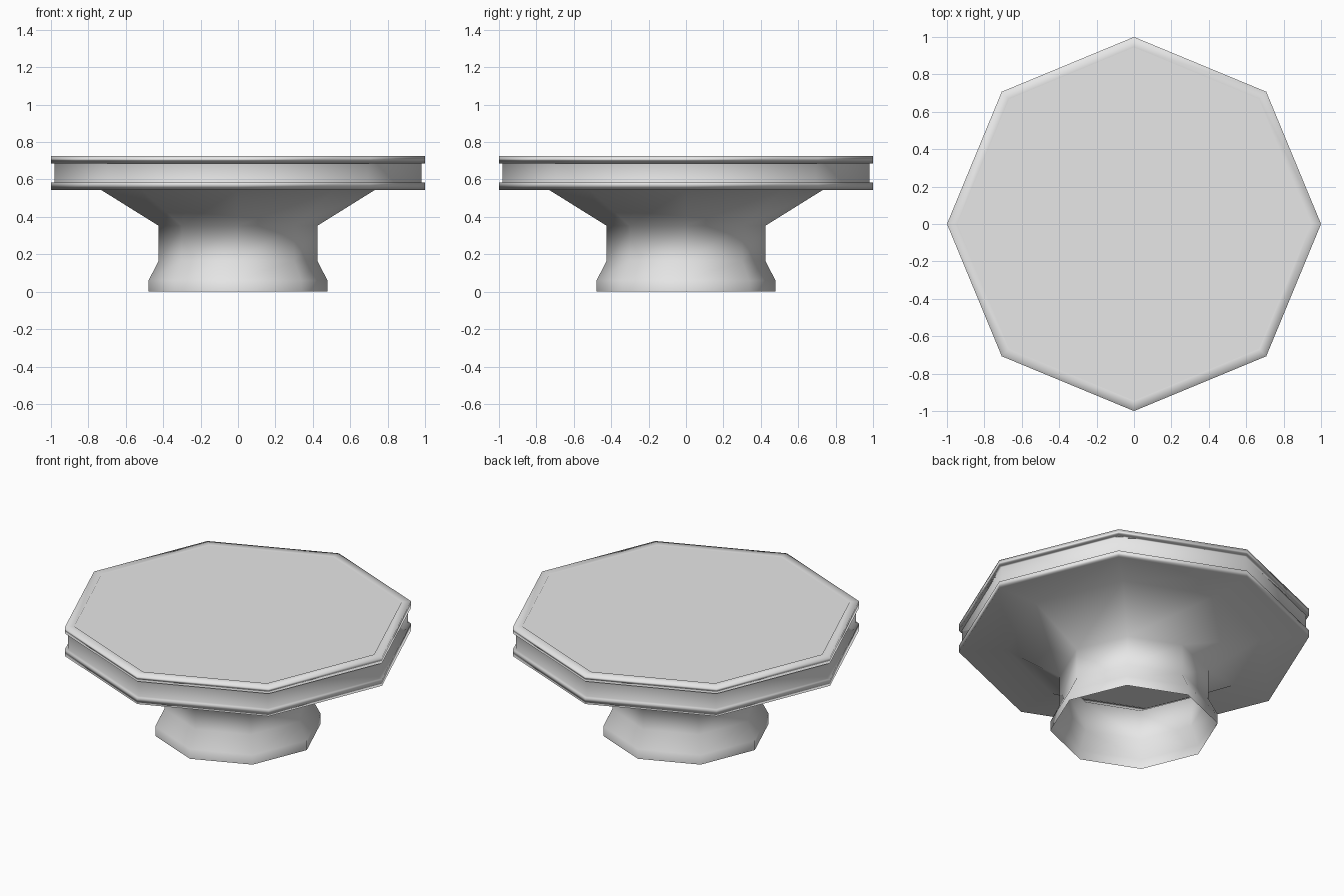
import bpy
import bmesh
from math import cos, sin, tau

cube = bpy.data.objects.get("Cube")
if cube:
    bpy.data.objects.remove(cube, do_unlink=True)

SIDES = 8

# Outlines from bottom to top: (radius, height)
BASE = [
    (0.478, 0.0), (0.478, 0.06),      # foot
    (0.425, 0.165), (0.425, 0.353),   # column
    (0.73, 0.543),                    # flare
    (1.0, 0.543), (1.0, 0.585),       # lower rim band
    (0.982, 0.585), (0.982, 0.685),   # groove
    (1.0, 0.685),                     # ledge under the slab
]
SLAB = [
    (1.0, 0.685), (1.0, 0.725),       # upper rim band
    (0.945, 0.725), (0.945, 0.721),   # shallow recess
]


def make_material(name, color):
    mat = bpy.data.materials.new(name)
    mat.use_nodes = True
    mat.diffuse_color = color
    mat.node_tree.nodes["Principled BSDF"].inputs["Base Color"].default_value = color
    return mat


def lathe(name, profile, material, closed):
    """Turn a profile around z, with end caps if closed."""
    bm = bmesh.new()
    rings = [[bm.verts.new((r * cos(tau * i / SIDES), r * sin(tau * i / SIDES), z))
              for i in range(SIDES)] for r, z in profile]
    for low, high in zip(rings, rings[1:]):
        for i in range(SIDES):
            j = (i + 1) % SIDES
            bm.faces.new((low[i], low[j], high[j], high[i]))
    if closed:
        bm.faces.new(rings[0][::-1])
        bm.faces.new(rings[-1])
    for face in bm.faces:
        face.smooth = True
    mesh = bpy.data.meshes.new(name)
    bm.to_mesh(mesh)
    bm.free()
    mesh.materials.append(material)
    obj = bpy.data.objects.new(name, mesh)
    bpy.context.collection.objects.link(obj)
    # Let the broad faces lead the smooth shading
    obj.modifiers.new("broad_face_normals", 'WEIGHTED_NORMAL').mode = 'FACE_AREA'


grey = make_material("light grey", (0.8, 0.8, 0.8, 1.0))

# Hollow pedestal, open underneath, and the closed slab on top
lathe("pedestal", BASE, grey, closed=False)
lathe("top_slab", SLAB, grey, closed=True)
